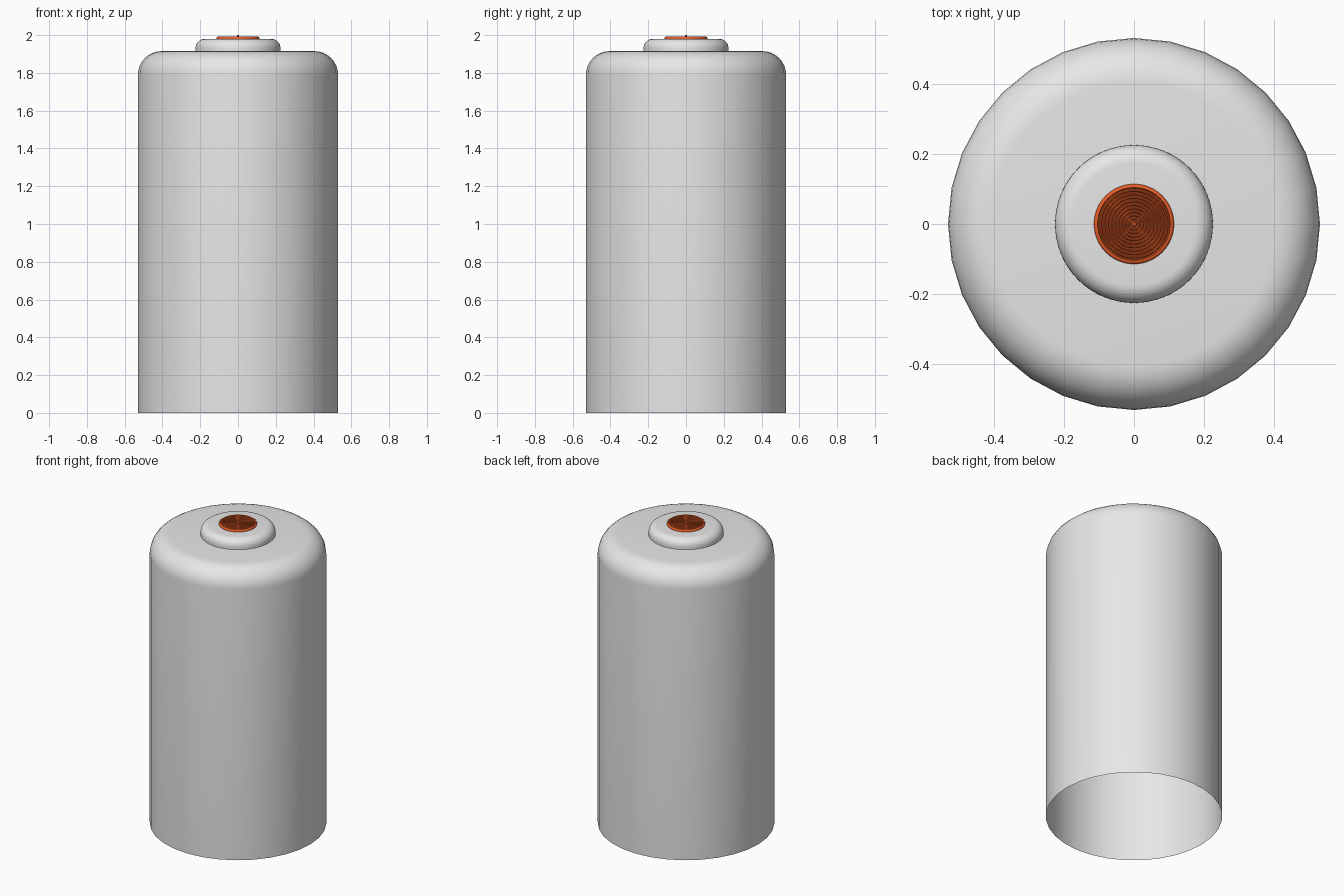
import bpy
import bmesh
from math import sin, cos, pi, radians

cube = bpy.data.objects.get("Cube")
if cube:
    bpy.data.objects.remove(cube)


def make_material(name, colour):
    mat = bpy.data.materials.new(name)
    mat.use_nodes = True
    mat.diffuse_color = colour
    mat.node_tree.nodes["Principled BSDF"].inputs["Base Color"].default_value = colour
    return mat


def rounded(radius, top, bevel, steps=8):
    """Quarter-round shoulder from the wall up to the flat top."""
    return [(radius - bevel + bevel * cos(i / steps * pi / 2),
             top - bevel + bevel * sin(i / steps * pi / 2))
            for i in range(steps + 1)]


def lathe(name, profile, segments, mat, angle=40):
    """Spin a radius/height profile, listed upwards and inwards, about z."""
    bm = bmesh.new()
    rings = []
    for r, z in profile:
        if r == 0:
            rings.append([bm.verts.new((0, 0, z))] * segments)
        else:
            rings.append([bm.verts.new((r * cos(2 * pi * i / segments),
                                        r * sin(2 * pi * i / segments), z))
                          for i in range(segments)])
    for low, high in zip(rings, rings[1:]):
        for i in range(segments):
            j = (i + 1) % segments
            corners = [low[i], low[j], high[j], high[i]]
            bm.faces.new(list(dict.fromkeys(corners)))
    mesh = bpy.data.meshes.new(name)
    bm.to_mesh(mesh)
    bm.free()
    mesh.materials.append(mat)
    obj = bpy.data.objects.new(name, mesh)
    bpy.context.collection.objects.link(obj)
    bpy.ops.object.select_all(action='DESELECT')
    obj.select_set(True)
    bpy.context.view_layer.objects.active = obj
    bpy.ops.object.shade_smooth_by_angle(angle=radians(angle))
    return obj


grey = make_material("light grey", (0.8, 0.8, 0.8, 1))
orange = make_material("burnt orange", (0.8, 0.11, 0.02, 1))

# Main shell, open underneath
lathe("body_shell", [(0.53, 0)] + rounded(0.53, 1.915, 0.125) + [(0, 1.915)], 32, grey)

# Raised collar on the top
lathe("top_collar", [(0.225, 1.91)] + rounded(0.225, 1.98, 0.05) + [(0, 1.98)], 64, grey)

# Button with fine concentric grooves and a small centre point
rim_top = 1.992
button = [(0.114, 1.975)] + rounded(0.114, rim_top, 0.008, 4)
grooves = 10
pitch = 0.1 / grooves
for k in range(grooves):
    outer = 0.104 - k * pitch
    button += [(outer, rim_top), (outer - pitch * 0.25, rim_top - 0.005),
               (outer - pitch * 0.5, rim_top - 0.005), (outer - pitch * 0.75, rim_top)]
button += [(0.004, rim_top), (0.004, 2.0), (0, 2.0)]
lathe("grooved_button", button, 48, orange, 30)
